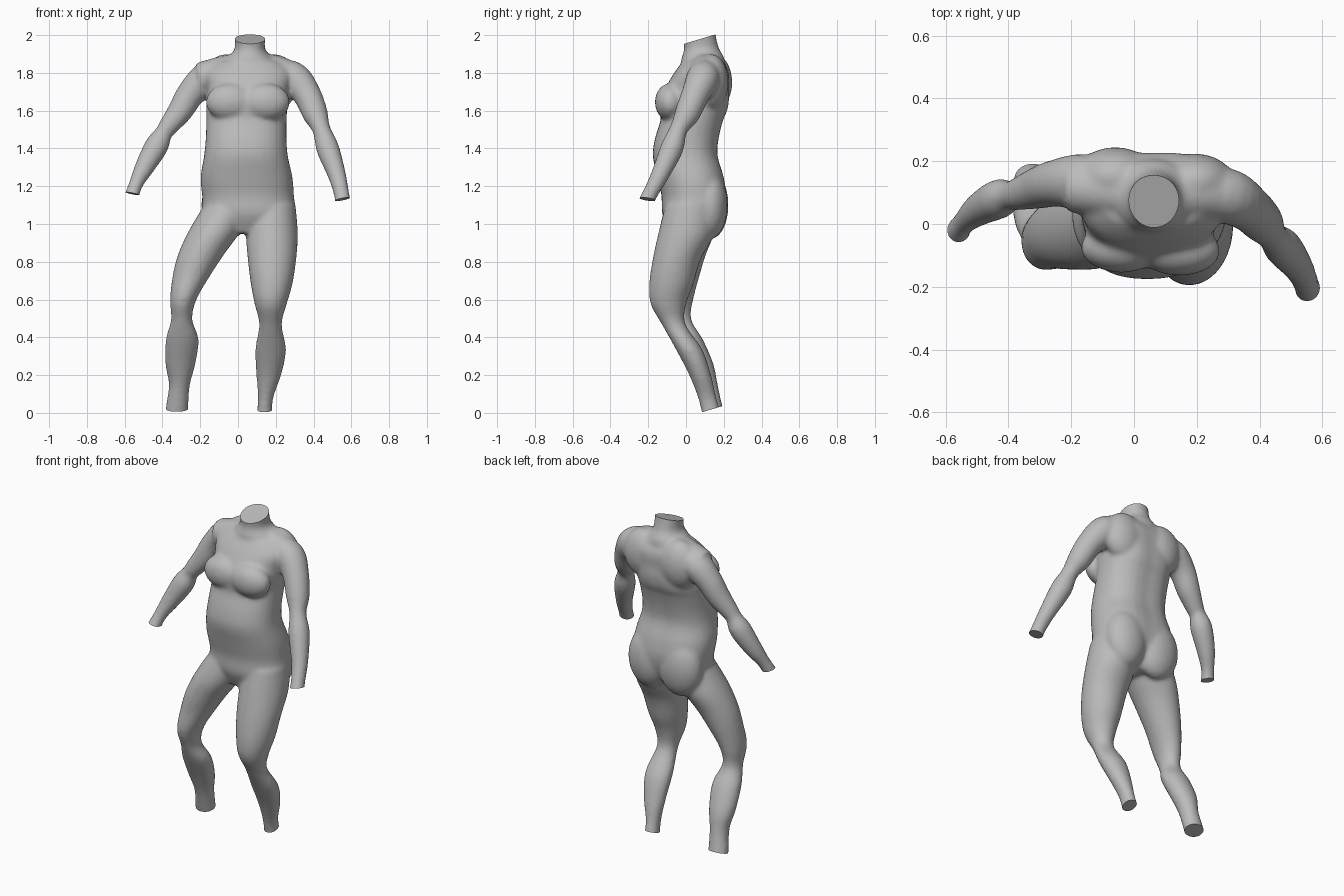
import bpy, bmesh, math
from mathutils import Vector

cube = bpy.data.objects.get("Cube")
if cube:
    bpy.data.objects.remove(cube, do_unlink=True)

SIDES = 32
STEPS = 4

skin = bpy.data.materials.new("plain grey")
skin.use_nodes = True
grey = (0.5, 0.5, 0.5, 1)
skin.diffuse_color = grey
skin.node_tree.nodes["Principled BSDF"].inputs["Base Color"].default_value = grey


def smooth_path(rows):
    """Catmull-Rom interpolation through rows of equal length."""
    result = []
    last = len(rows) - 1
    for i in range(last):
        a, b, c, d = (rows[max(0, min(last, i + k))] for k in (-1, 0, 1, 2))
        for s in range(STEPS):
            t = s / STEPS
            result.append([
                q + t * ((r - p) + t * ((2 * p - 5 * q + 4 * r - w) + t * (3 * (q - r) + w - p))) / 2
                for p, q, r, w in zip(a, b, c, d)])
    result.append(rows[last])
    return result


def skin_rings(bm, rings):
    """Join a stack of point rings into a closed tube."""
    loops = [[bm.verts.new(p) for p in ring] for ring in rings]
    faces = [bm.faces.new(loops[0]), bm.faces.new(loops[-1])]
    for low, high in zip(loops, loops[1:]):
        for i in range(SIDES):
            j = (i + 1) % SIDES
            faces.append(bm.faces.new((low[i], low[j], high[j], high[i])))
    bmesh.ops.recalc_face_normals(bm, faces=faces)


def add_level_tube(bm, rows, power=1.0, groove=0.0):
    """Horizontal oval sections: height, centre x, centre y, half width, half depth."""
    rings = []
    for z, cx, cy, rx, ry in smooth_path(rows):
        ring = []
        for i in range(SIDES):
            angle = math.tau * i / SIDES
            c, s = math.cos(angle), math.sin(angle)
            x = math.copysign(abs(c) ** power, c)
            y = math.copysign(abs(s) ** power, s)
            if s > 0:
                y *= 1 - groove * math.exp(-(c / 0.25) ** 2)
            ring.append((cx + rx * x, cy + ry * y, z))
        rings.append(ring)
    skin_rings(bm, rings)


def add_round_tube(bm, rows):
    """Round sections square to the path: x, y, z, radius."""
    path = smooth_path(rows)
    points = [Vector(row[:3]) for row in path]
    rings = []
    for i, row in enumerate(path):
        along = points[min(i + 1, len(points) - 1)] - points[max(i - 1, 0)]
        along.normalize()
        u = along.cross(Vector((0, 1, 0))).normalized()
        v = along.cross(u)
        rings.append([points[i] + row[3] * (u * math.cos(math.tau * k / SIDES) + v * math.sin(math.tau * k / SIDES))
                      for k in range(SIDES)])
    skin_rings(bm, rings)


def add_mound(bm, centre, radii):
    made = bmesh.ops.create_uvsphere(bm, u_segments=SIDES, v_segments=16, radius=1)
    for vert in made["verts"]:
        vert.co = Vector(a + b * c for a, b, c in zip(centre, radii, vert.co))


bm = bmesh.new()

# Torso
torso = [
    (0.95, .05, .02, .13, .1), (1.05, .06, .035, .235, .16), (1.15, .053, .045, .243, .175),
    (1.25, .045, .028, .243, .18), (1.36, .042, 0, .222, .176), (1.45, .043, .008, .214, .173),
    (1.55, .045, .035, .213, .17), (1.6, .046, .045, .214, .182), (1.66, .05, .049, .217, .188),
    (1.72, .055, .062, .22, .172), (1.8, .06, .085, .235, .148), (1.86, .062, .092, .17, .11)]
add_level_tube(bm, torso, power=0.88, groove=0.06)

# Neck
neck = [
    (1.8, .062, .092, .16, .12), (1.87, .062, .09, .13, .115), (1.9, .062, .088, .1, .104),
    (1.94, .063, .08, .079, .091), (2.05, .063, .06, .09, .087)]
add_level_tube(bm, neck)

# Shoulder girdle
girdle = [
    (-.2, .12, 1.772, .084), (-.06, .105, 1.808, .085), (.06, .1, 1.82, .085),
    (.19, .1, 1.81, .085), (.3, .09, 1.765, .086)]
add_round_tube(bm, girdle)

# Chest, shoulder blades and buttocks
add_mound(bm, (-.04, -.075, 1.645), (.13, .08, .1))
add_mound(bm, (.145, -.085, 1.645), (.13, .08, .1))
add_mound(bm, (-.06, .15, 1.75), (.13, .095, .15))
add_mound(bm, (.19, .135, 1.75), (.13, .09, .15))
add_mound(bm, (-.055, .13, 1.1), (.14, .095, .18))
add_mound(bm, (.165, .125, 1.1), (.13, .095, .18))

# Legs
right_leg = [
    (1.1, -.05, .03, .13, .14), (.96, -.125, .005, .138, .148), (.84, -.195, -.02, .122, .126),
    (.73, -.245, -.035, .1, .108), (.6, -.29, -.053, .07, .092), (.495, -.298, -.038, .056, .066),
    (.39, -.295, .015, .087, .074), (.26, -.305, .075, .08, .07), (.15, -.31, .11, .056, .058),
    (.04, -.322, .138, .059, .054), (-.06, -.33, .165, .064, .055)]
left_leg = [
    (1.1, .18, .03, .125, .14), (.945, .18, 0, .137, .148), (.81, .18, -.05, .128, .127),
    (.68, .178, -.078, .11, .117), (.575, .173, -.093, .085, .094), (.47, .172, -.066, .06, .063),
    (.335, .173, .017, .082, .07), (.2, .163, .075, .066, .058), (.07, .145, .115, .04, .049),
    (-.06, .138, .15, .046, .055)]
for leg in (right_leg, left_leg):
    add_level_tube(bm, leg)

# Arms
right_arm = [
    (-.08, .13, 1.8, .07), (-.17, .135, 1.765, .088), (-.25, .13, 1.69, .075), (-.305, .115, 1.6, .067),
    (-.37, .095, 1.515, .052), (-.395, .09, 1.48, .047), (-.43, .08, 1.415, .063),
    (-.495, .045, 1.3, .052), (-.545, 0, 1.2, .037), (-.575, -.045, 1.1, .046)]
left_arm = [
    (.2, .1, 1.81, .07), (.295, .09, 1.77, .088), (.365, .05, 1.685, .075), (.41, .005, 1.58, .067),
    (.442, -.04, 1.5, .048), (.475, -.075, 1.4, .061), (.525, -.14, 1.255, .048),
    (.55, -.195, 1.15, .041), (.565, -.24, 1.05, .049)]
for arm in (right_arm, left_arm):
    add_round_tube(bm, arm)

# Blend all parts into one skin
mesh = bpy.data.meshes.new("body")
bm.to_mesh(mesh)
bm.free()
body = bpy.data.objects.new("body", mesh)
bpy.context.collection.objects.link(body)
remesh = body.modifiers.new("blend", 'REMESH')
remesh.mode = 'VOXEL'
remesh.voxel_size = 0.011
soften = body.modifiers.new("soften", 'SMOOTH')
soften.factor = 0.5
soften.iterations = 10
graph = bpy.context.evaluated_depsgraph_get()
blended = bpy.data.meshes.new_from_object(body.evaluated_get(graph))
body.modifiers.clear()
body.data = blended

# Flat ends at neck, wrists and ankles
cuts = [
    ((.063, .06, 1.975), (0, -.3, 1)),
    ((-.56, -.03, 1.162), (-.2, -.1, -1)),
    ((.55, -.2, 1.13), (.2, -.15, -1)),
    ((-.32, .14, .02), (0, .3, -1)),
    ((.14, .14, .02), (0, .3, -1))]
bm = bmesh.new()
bm.from_mesh(blended)
for point, normal in cuts:
    centre = Vector(point)
    near = {v for v in bm.verts if (v.co - centre).length < 0.17}
    parts = list(near)
    parts += [e for e in bm.edges if near.issuperset(e.verts)]
    parts += [f for f in bm.faces if near.issuperset(f.verts)]
    bmesh.ops.bisect_plane(bm, geom=parts, plane_co=centre, plane_no=Vector(normal).normalized(), clear_outer=True)
    rim = [e for e in bm.edges if e.is_boundary]
    bmesh.ops.holes_fill(bm, edges=rim, sides=0)
bmesh.ops.recalc_face_normals(bm, faces=bm.faces[:])
bm.to_mesh(blended)
bm.free()

blended.materials.clear()
blended.materials.append(skin)
for face in blended.polygons:
    face.material_index = 0
bpy.ops.object.select_all(action='DESELECT')
body.select_set(True)
bpy.context.view_layer.objects.active = body
bpy.ops.object.shade_smooth_by_angle(angle=math.radians(40))
